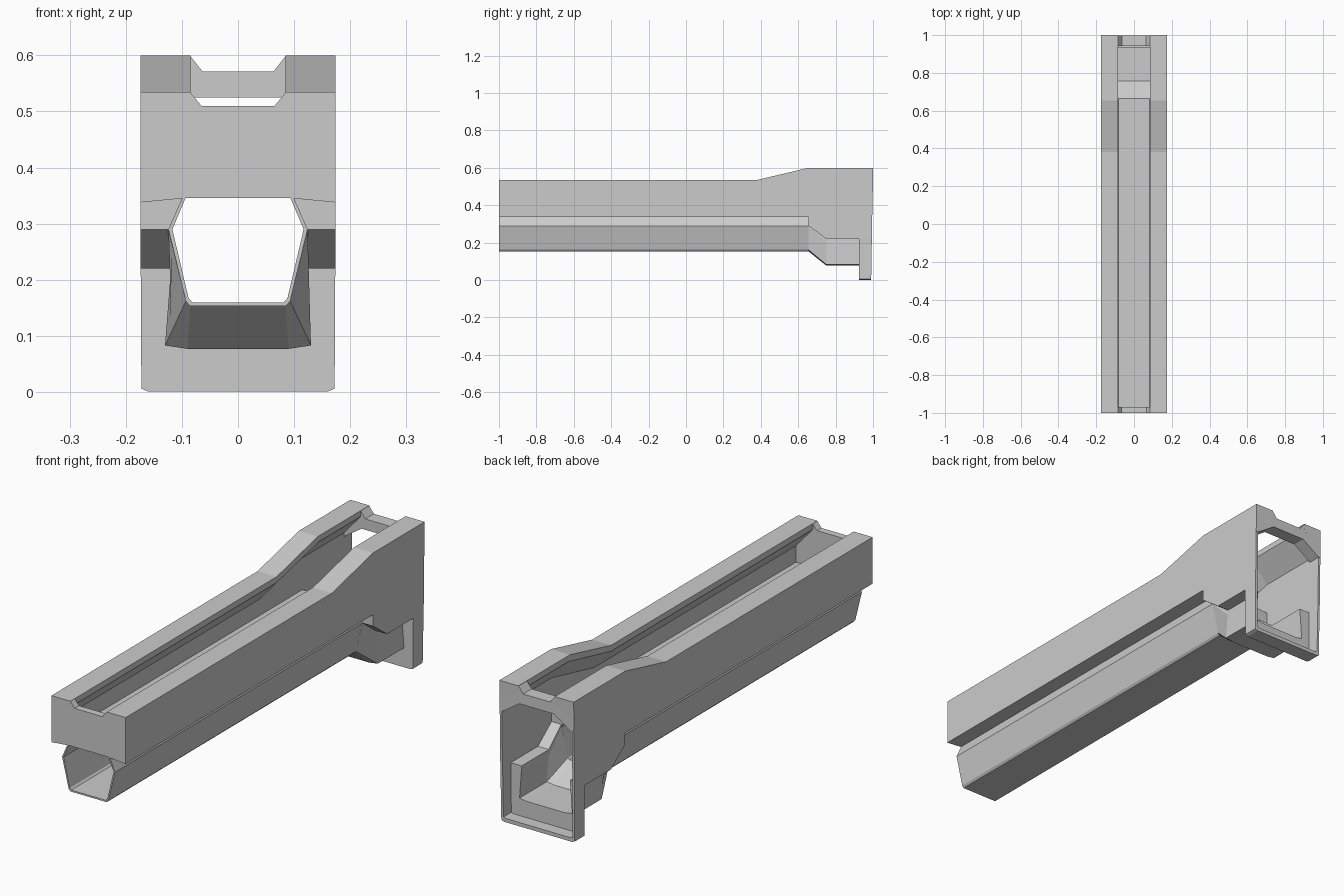
import bpy, bmesh

if "Cube" in bpy.data.objects:
    bpy.data.objects.remove(bpy.data.objects["Cube"])


def finish(bm, name):
    bmesh.ops.remove_doubles(bm, verts=bm.verts, dist=1e-5)
    bmesh.ops.dissolve_degenerate(bm, edges=bm.edges, dist=1e-5)
    bmesh.ops.recalc_face_normals(bm, faces=bm.faces)
    me = bpy.data.meshes.new(name)
    bm.to_mesh(me)
    bm.free()
    ob = bpy.data.objects.new(name, me)
    bpy.context.collection.objects.link(ob)
    return ob


def mirrored(half):
    return half + [(-x, z) for x, z in reversed(half)]


def upper(t):
    """Outer and inner points of the top lip for a given top height."""
    return [(.085, t), (.174, t)], [(.085, t - .025), (.164, t - .115)]


# Lower half-profiles (outer, inner), from side wall bottom to tube floor
TUBE = ([(.174, .338), (.10, .345), (.124, .29), (.093, .162), (.085, .153)],
        [(.164, .350), (.09, .354), (.117, .29), (.088, .167), (.081, .160)])
STEP = ([(.174, .29), (.125, .29), (.124, .288), (.093, .162), (.085, .153)],
        [(.164, .30), (.119, .30), (.117, .288), (.088, .167), (.081, .160)])
FLARE = ([(.174, .22), (.119, .22), (.121, .20), (.13, .083), (.09, .077)],
         [(.164, .23), (.113, .23), (.115, .20), (.123, .091), (.087, .086)])
FLANGE = ([(.174, .22), (.173, .20), (.173, .10), (.172, .006), (.16, .001)],
          [(.164, .23), (.163, .20), (.163, .10), (.161, .021), (.152, .017)])

# Stations along the length: y, inner y, top height, lower profile
STATIONS = [(-1, -1, .535, TUBE), (.38, .38, .535, TUBE), (.655, .665, .6, TUBE),
            (.655, .665, .6, STEP), (.75, .756, .6, FLARE), (.925, .938, .6, FLARE),
            (.925, .938, .6, FLANGE), (1, 1, .6, FLANGE)]

# Hollow housing: one closed shell lofted through the stations
bm = bmesh.new()
rings = []
for y, yi, t, (low_out, low_in) in STATIONS:
    up_out, up_in = upper(t)
    ring = []
    for yy, pts in ((y, mirrored(up_out + low_out)), (yi, mirrored(up_in + low_in)[::-1])):
        for x, z in pts:
            lean = .01 * (1 - z / .6) if yy == 1 else 0
            ring.append(bm.verts.new((x, yy - lean, z)))
    rings.append(ring)
n = len(rings[0])
for a, b in zip(rings, rings[1:]):
    for i in range(n):
        j = (i + 1) % n
        bm.faces.new((a[i], a[j], b[j], b[i]))
for ring in (rings[0], rings[-1]):
    for i in range(n // 2 - 1):
        bm.faces.new((ring[i], ring[i + 1], ring[n - 2 - i], ring[n - 1 - i]))
finish(bm, "hollow_housing")


def plate(name, half, y0, y1):
    """Symmetric cross plate extruded along y."""
    bm = bmesh.new()
    f = bm.faces.new([bm.verts.new((x, y0, z)) for x, z in mirrored(half)])
    g = bmesh.ops.extrude_face_region(bm, geom=[f])
    moved = [v for v in g["geom"] if isinstance(v, bmesh.types.BMVert)]
    bmesh.ops.translate(bm, verts=moved, vec=(0, y1 - y0, 0))
    return finish(bm, name)


# Front end wall with a sighting notch, and the rear bridge over the opening
plate("front_wall", [(.065, .51), (.085, .534), (.173, .534), (.173, .339), (.10, .346)],
      -1, -.97)
plate("rear_bridge", [(.063, .571), (.085, .599), (.173, .599), (.173, .47),
                      (.163, .47), (.08, .525)], .942, .999)
